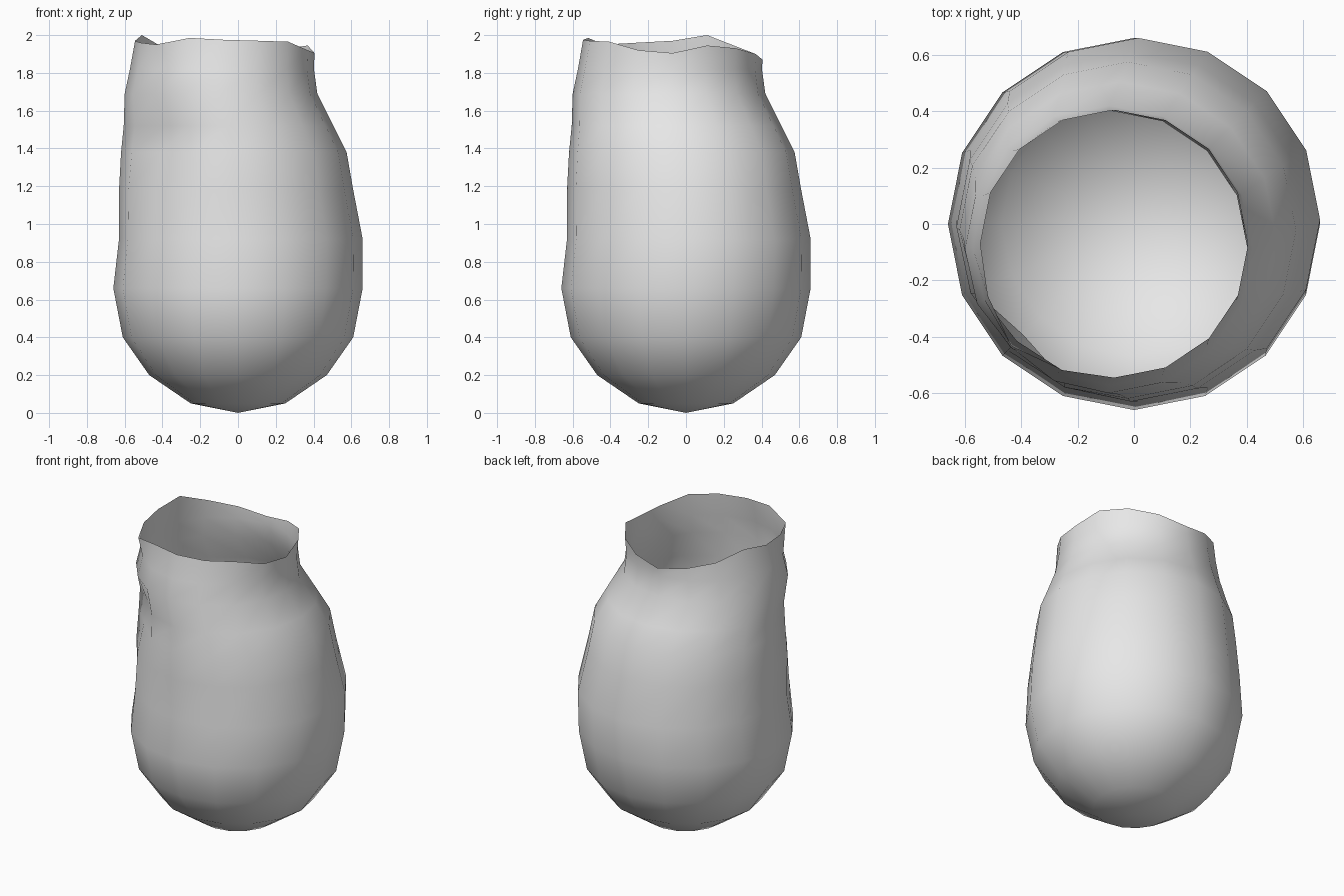
import bpy, bmesh
from math import cos, sin, pi

cube = bpy.data.objects.get("Cube")
if cube:
    bpy.data.objects.remove(cube)

SIDES = 16
CORNER = 10  # side index of the pinched front corner

# Plain grey cloth
cloth = bpy.data.materials.new("grey_cloth")
cloth.use_nodes = True
grey = (0.8, 0.8, 0.8, 1)
cloth.diffuse_color = grey
cloth.node_tree.nodes["Principled BSDF"].inputs["Base Color"].default_value = grey

# Rings from bottom to neck: height, sideways shift, radius, corner push
rings = [
    (0.05, 0, 0.25, 0),
    (0.20, 0, 0.47, 0),
    (0.40, 0, 0.61, 0),
    (0.66, 0, 0.66, 0),
    (0.92, 0.015, 0.645, 0.01),
    (1.18, -0.01, 0.62, -0.015),
    (1.38, -0.022, 0.597, -0.05),
    (1.52, -0.05, 0.555, -0.07),
    (1.69, -0.09, 0.51, -0.02),
    (1.82, -0.085, 0.487, -0.02),
    (None, -0.07, 0.475, 0.04),
]
# Uneven heights around the open mouth
mouth = [1.905, 1.945, 1.93, 1.90, 1.87, 1.90, 1.94, 2.0,
         1.97, 1.96, 1.95, 1.985, 1.975, 1.97, 1.965, 1.92]


def make_ring(bm, height, shift, radius, push):
    verts = []
    for i in range(SIDES):
        angle = 2 * pi * i / SIDES
        gap = abs(i - CORNER)
        r = radius + push * (1 if gap == 0 else 0.25 if gap == 1 else 0)
        z = mouth[i] if height is None else height
        verts.append(bm.verts.new((shift + r * cos(angle), shift + r * sin(angle), z)))
    return verts


# Sack body: rounded bottom, leaning neck, open single-layer mouth
bm = bmesh.new()
loops = [make_ring(bm, *ring) for ring in rings]
pole = bm.verts.new((0, 0, 0))
for i in range(SIDES):
    j = (i + 1) % SIDES
    bm.faces.new((pole, loops[0][j], loops[0][i]))
    for low, high in zip(loops, loops[1:]):
        bm.faces.new((low[i], low[j], high[j], high[i]))
for face in bm.faces:
    face.smooth = True

mesh = bpy.data.meshes.new("sack_body")
bm.to_mesh(mesh)
bm.free()
mesh.materials.append(cloth)
sack = bpy.data.objects.new("sack_body", mesh)
bpy.context.collection.objects.link(sack)
